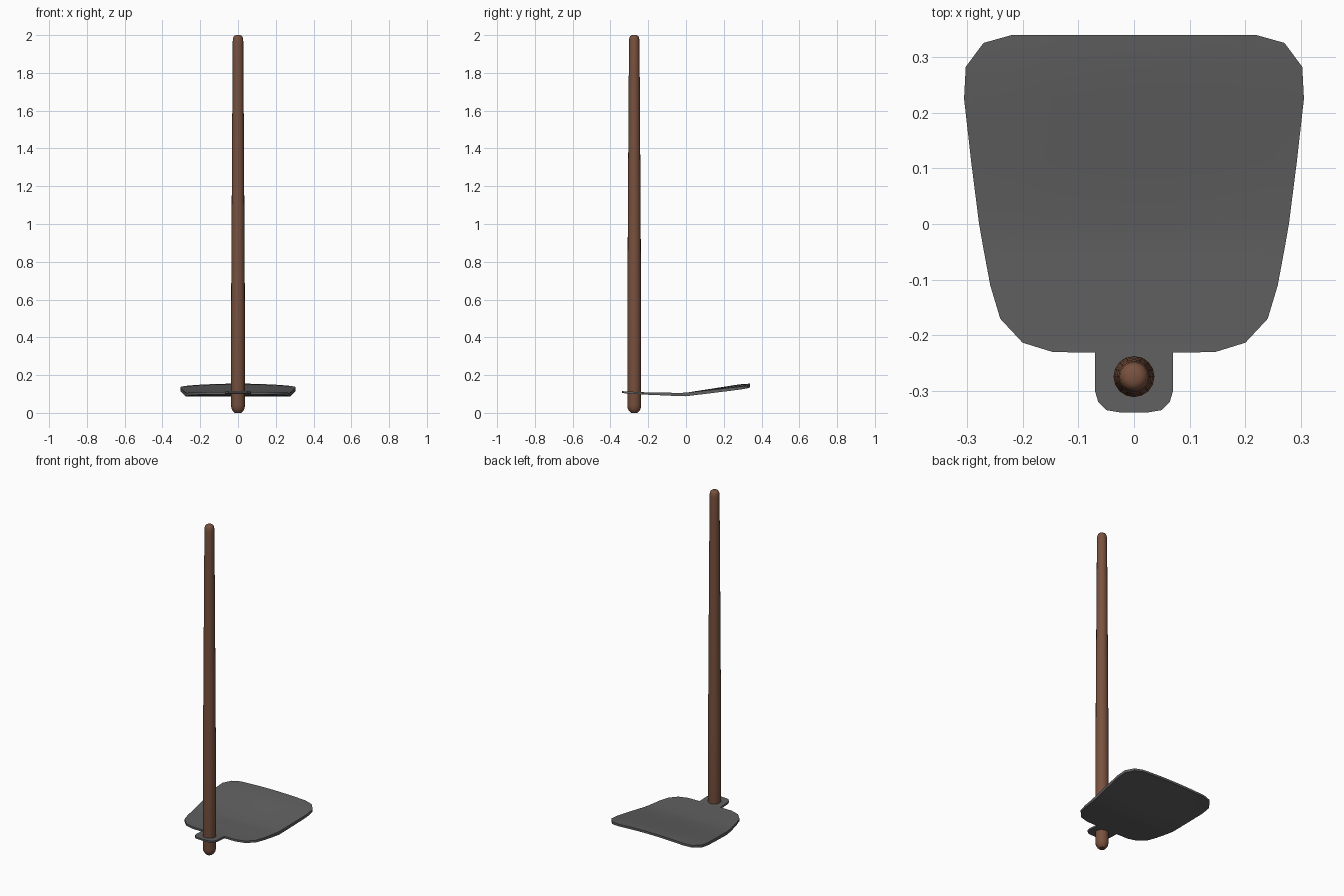
import bpy, bmesh, math

if "Cube" in bpy.data.objects:
    bpy.data.objects.remove(bpy.data.objects["Cube"])


def material(name, rgb):
    m = bpy.data.materials.new(name)
    m.diffuse_color = (*rgb, 1)
    m.use_nodes = True
    m.node_tree.nodes["Principled BSDF"].inputs["Base Color"].default_value = m.diffuse_color
    return m


def finish(name, bm, mat):
    bmesh.ops.recalc_face_normals(bm, faces=bm.faces)
    me = bpy.data.meshes.new(name)
    bm.to_mesh(me)
    bm.free()
    me.materials.append(mat)
    ob = bpy.data.objects.new(name, me)
    bpy.context.collection.objects.link(ob)
    bpy.ops.object.select_all(action='DESELECT')
    bpy.context.view_layer.objects.active = ob
    ob.select_set(True)
    bpy.ops.object.shade_smooth_by_angle(angle=math.radians(35))
    return ob


def interp(table, y):
    for (a, za), (b, zb) in zip(table, table[1:]):
        if y <= b:
            return za + (zb - za) * (y - a) / (b - a)
    return table[-1][1]


wood = material("brown wood", (0.19, 0.083, 0.048))
metal = material("dark grey metal", (0.115, 0.115, 0.115))

# Handle: tapered round pole with domed ends
profile = [(0, 0.017), (0.008, 0.026), (0.022, 0.034), (0.04, 0.037),
           (0.55, 0.0365), (1.0, 0.034), (1.5, 0.031), (1.8, 0.029),
           (1.967, 0.028), (1.985, 0.026), (1.995, 0.021), (2.0, 0.013)]
N = 16
bm = bmesh.new()
rings = [[bm.verts.new((r * math.cos(2 * math.pi * i / N),
                        -0.274 + r * math.sin(2 * math.pi * i / N), z))
          for i in range(N)] for z, r in profile]
for a, b in zip(rings, rings[1:]):
    for i in range(N):
        j = (i + 1) % N
        bm.faces.new((a[i], a[j], b[j], b[i]))
bm.faces.new(rings[0])
bm.faces.new(rings[-1])
finish("handle", bm, wood)

# Blade: bent plate lofted along y, including the rear tab round the handle
outline = [(-0.338, 0.026), (-0.334, 0.05), (-0.32, 0.064), (-0.30, 0.07),
           (-0.2305, 0.07), (-0.23, 0.145), (-0.213, 0.20), (-0.17, 0.24),
           (-0.11, 0.258), (-0.04, 0.271), (0.0, 0.278), (0.11, 0.292),
           (0.225, 0.305), (0.282, 0.302), (0.325, 0.27), (0.339, 0.22)]
top = [(-0.34, 0.115), (-0.22, 0.109), (-0.04, 0.106), (0.0, 0.107),
       (0.11, 0.124), (0.282, 0.151), (0.34, 0.155)]
bottom = [(-0.34, 0.105), (-0.22, 0.097), (-0.04, 0.089), (0.0, 0.088),
          (0.11, 0.106), (0.282, 0.135), (0.34, 0.142)]
COLS = 8
bm = bmesh.new()
loops = []
for y, w in outline:
    crown = 0.14 * max(0, min(1, y / 0.3))      # sides droop toward the lip

    def point(k, table):
        x = w * (2 * k / COLS - 1)
        return bm.verts.new((x, y, interp(table, y) - crown * x * x))
    loops.append([point(k, top) for k in range(COLS + 1)] +
                 [point(k, bottom) for k in reversed(range(COLS + 1))])
M = len(loops[0])
for a, b in zip(loops, loops[1:]):
    for i in range(M):
        j = (i + 1) % M
        bm.faces.new((a[i], a[j], b[j], b[i]))
for end in (loops[0], loops[-1]):
    for k in range(COLS):
        bm.faces.new((end[k], end[k + 1], end[M - 2 - k], end[M - 1 - k]))
finish("blade", bm, metal)
